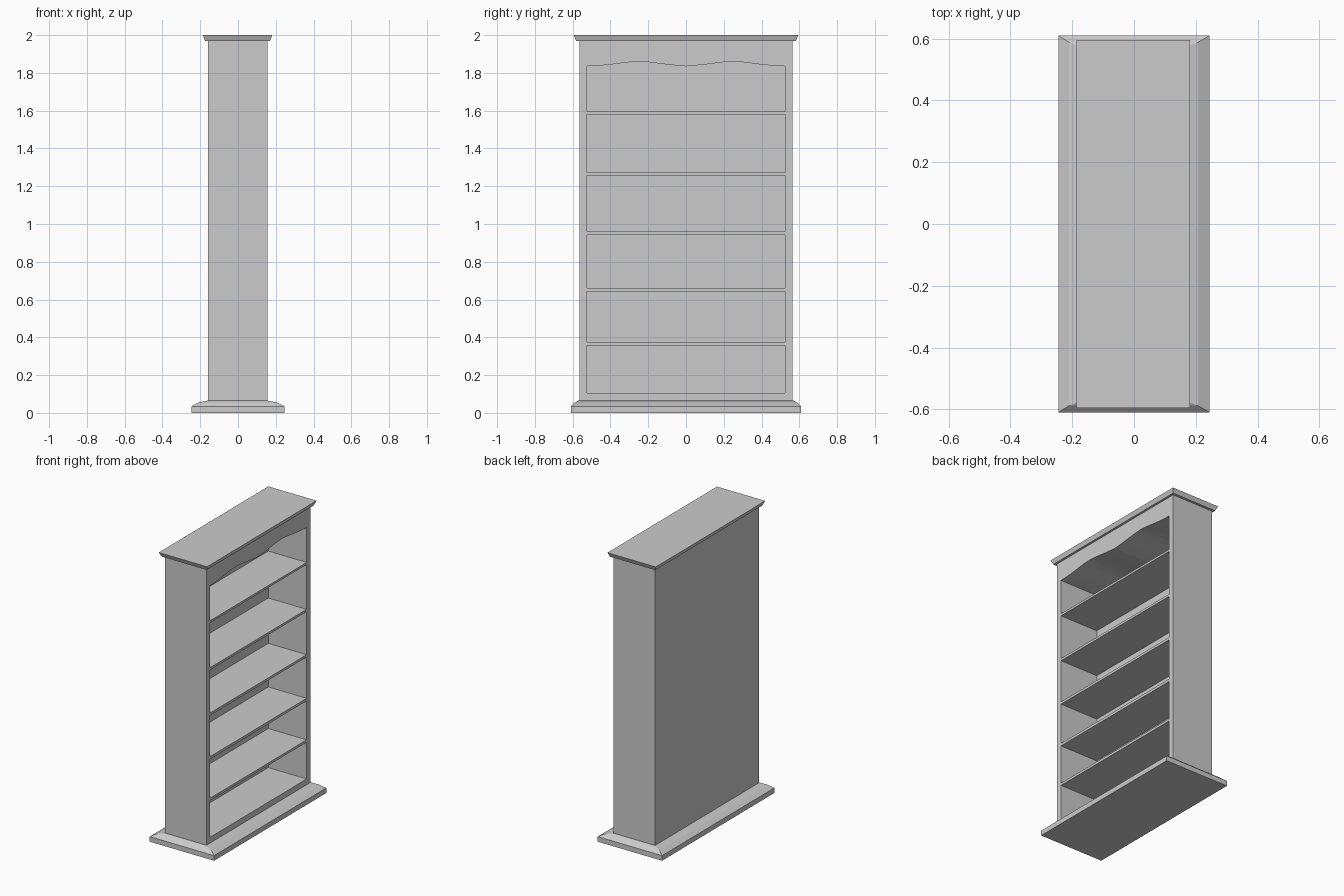
import bpy, bmesh

if "Cube" in bpy.data.objects:
    bpy.data.objects.remove(bpy.data.objects["Cube"])


def finish(name, bm):
    bmesh.ops.recalc_face_normals(bm, faces=bm.faces)
    mesh = bpy.data.meshes.new(name)
    bm.to_mesh(mesh)
    bm.free()
    obj = bpy.data.objects.new(name, mesh)
    bpy.context.collection.objects.link(obj)
    return obj


def loft(name, rings):
    """Stack rectangles given as (x0, x1, half_y, z) into a closed solid."""
    bm = bmesh.new()
    loops = [[bm.verts.new(p) for p in ((x0, -y, z), (x1, -y, z), (x1, y, z), (x0, y, z))]
             for x0, x1, y, z in rings]
    for a, b in zip(loops, loops[1:]):
        for i in range(4):
            j = (i + 1) % 4
            bm.faces.new((a[i], a[j], b[j], b[i]))
    bm.faces.new(loops[0])
    bm.faces.new(loops[-1])
    return finish(name, bm)


def extrude_x(name, outline, x0, x1):
    """Extrude a (y, z) outline between two x positions."""
    bm = bmesh.new()
    face = bm.faces.new([bm.verts.new((x0, y, z)) for y, z in outline])
    new = bmesh.ops.extrude_face_region(bm, geom=[face])["geom"]
    verts = [g for g in new if isinstance(g, bmesh.types.BMVert)]
    bmesh.ops.translate(bm, verts=verts, vec=(x1 - x0, 0, 0))
    return finish(name, bm)


def board(name, x0, x1, y0, y1, z0, z1):
    return extrude_x(name, [(y0, z0), (y1, z0), (y1, z1), (y0, z1)], x0, x1)


BACK, INNER, FRONT = -0.16, -0.137, 0.155
OUT_Y, IN_Y = 0.565, 0.525
LOW, HIGH = 0.065, 1.97

# Stepped plinth with a curved shoulder
loft("plinth", [(-0.245, 0.245, 0.61, 0), (-0.245, 0.245, 0.61, 0.035),
                (-0.21, 0.207, 0.588, 0.055), (BACK, FRONT, 0.57, LOW)])

# Flared cornice
loft("cornice", [(-0.174, 0.17, 0.582, HIGH), (-0.186, 0.181, 0.595, 2.0)])

# Carcass: back panel and two sides
board("back_panel", BACK, INNER, -IN_Y, IN_Y, LOW, HIGH)
for side, label in ((-1, "front"), (1, "rear")):
    y0, y1 = sorted((side * IN_Y, side * OUT_Y))
    board(f"{label}_side_panel", BACK, FRONT, y0, y1, LOW, HIGH)

# Bottom board and shelves, closer together towards the floor
board("bottom_board", INNER, FRONT, -IN_Y, IN_Y, LOW, 0.105)
for i, (z0, z1) in enumerate(((0.357, 0.374), (0.642, 0.66), (0.943, 0.96),
                              (1.256, 1.272), (1.58, 1.595))):
    board(f"shelf_{i + 1}", INNER, FRONT, -IN_Y, IN_Y, z0, z1)

# Header with a double-arched lower edge
half = [(0.08, 1.842), (0.2, 1.857), (0.25, 1.86), (0.3, 1.857), (0.4, 1.844), (0.46, 1.838),
        (IN_Y, 1.835)]
arch = [(-y, z) for y, z in reversed(half)] + [(0, 1.835)] + half
extrude_x("arched_header", arch + [(IN_Y, HIGH), (-IN_Y, HIGH)], INNER, FRONT)
